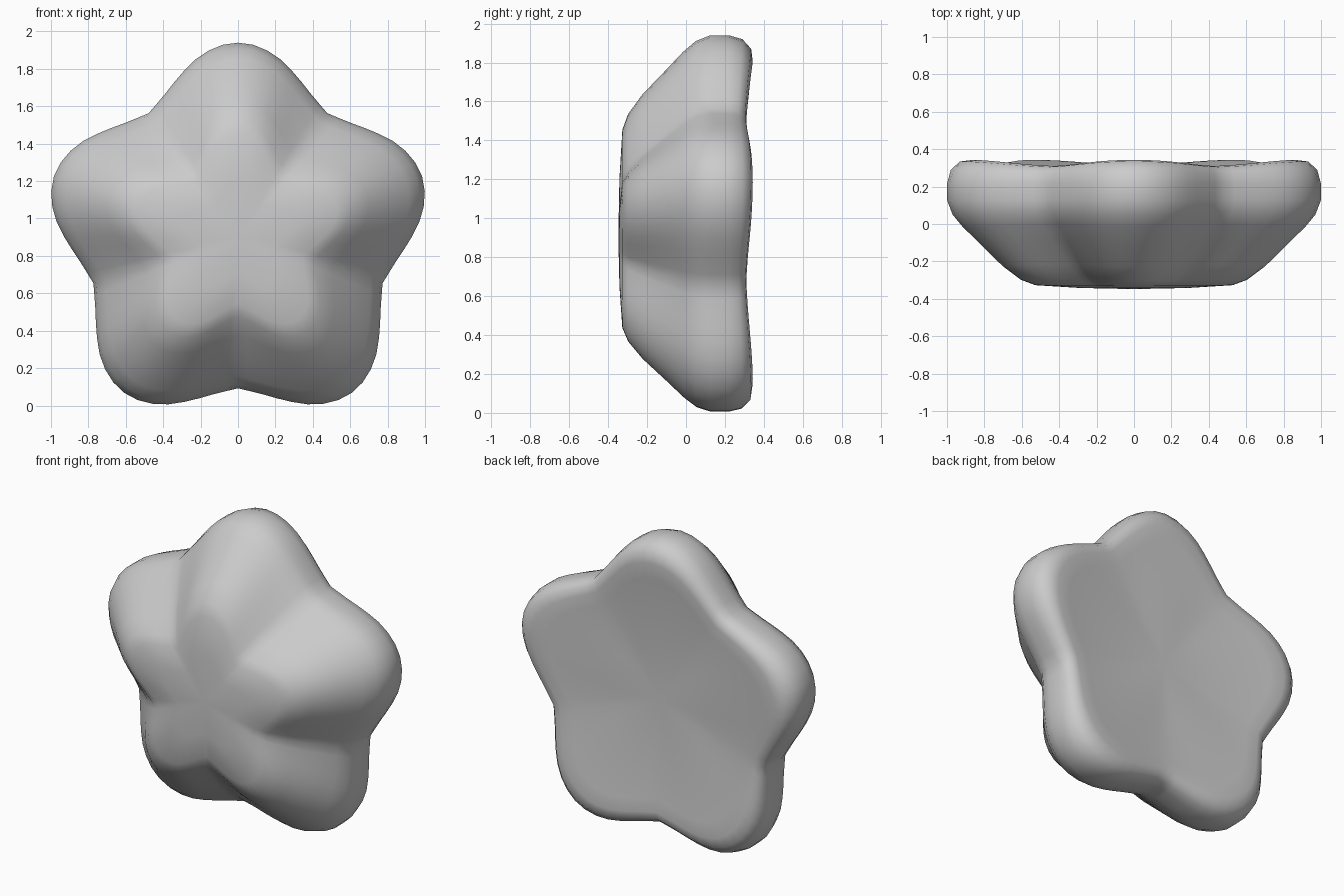
import bpy, bmesh, math

if "Cube" in bpy.data.objects:
    bpy.data.objects.remove(bpy.data.objects["Cube"])

CZ = 0.905          # height of the star centre
STEPS = 80          # points per ring (16 per arm)

# arm outline: angle from the arm axis (deg), blend valley 0 .. tip 1
ARM = [(0, 1), (5.6, .955), (11.7, .795), (16.7, .585), (25.4, .235), (31, .09), (36, 0)]

# rings front to back: tip radius, tip y, valley radius, valley y
RINGS = [
    (.30, -.342, .20, -.342), (.55, -.327, .36, -.329), (.63, -.298, .43, -.295),
    (.73, -.225, .53, -.215), (.86, -.100, .66, -.090), (.95, -.015, .75, .000),
    (1.005, .050, .80, .065), (1.035, .125, .813, .13), (1.035, .22, .813, .22),
    (1.015, .29, .805, .27), (.965, .335, .775, .305), (.90, .343, .73, .31),
    (.80, .330, .65, .302), (.40, .287, .33, .28),
]


def blend(deg):
    for (a0, u0), (a1, u1) in zip(ARM, ARM[1:]):
        if deg <= a1:
            return u0 + (u1 - u0) * (deg - a0) / (a1 - a0)
    return 0.0


bm = bmesh.new()
loops = []
for rt, yt, rv, yv in RINGS:
    ring = []
    for i in range(STEPS):
        a = 360 * i / STEPS
        u = blend(abs((a + 36) % 72 - 36))
        r, y = rv + (rt - rv) * u, yv + (yt - yv) * u
        t = math.radians(a)
        ring.append(bm.verts.new((r * math.sin(t), y, CZ + r * math.cos(t))))
    loops.append(ring)

# skin between rings
for A, B in zip(loops, loops[1:]):
    for i in range(STEPS):
        j = (i + 1) % STEPS
        bm.faces.new((A[i], A[j], B[j], B[i]))

# close the front and the dished back
for ring, y in ((loops[0], -.348), (loops[-1], .275)):
    c = bm.verts.new((0, y, CZ))
    for i in range(STEPS):
        bm.faces.new((ring[i], ring[(i + 1) % STEPS], c))
bmesh.ops.recalc_face_normals(bm, faces=bm.faces)
for f in bm.faces:
    f.smooth = True

mesh = bpy.data.meshes.new("star_body")
bm.to_mesh(mesh)
bm.free()
star = bpy.data.objects.new("star_body", mesh)
bpy.context.collection.objects.link(star)

mat = bpy.data.materials.new("plain grey")
mat.diffuse_color = (0.6, 0.6, 0.6, 1)
mat.use_nodes = True
mat.node_tree.nodes["Principled BSDF"].inputs["Base Color"].default_value = mat.diffuse_color
mesh.materials.append(mat)
